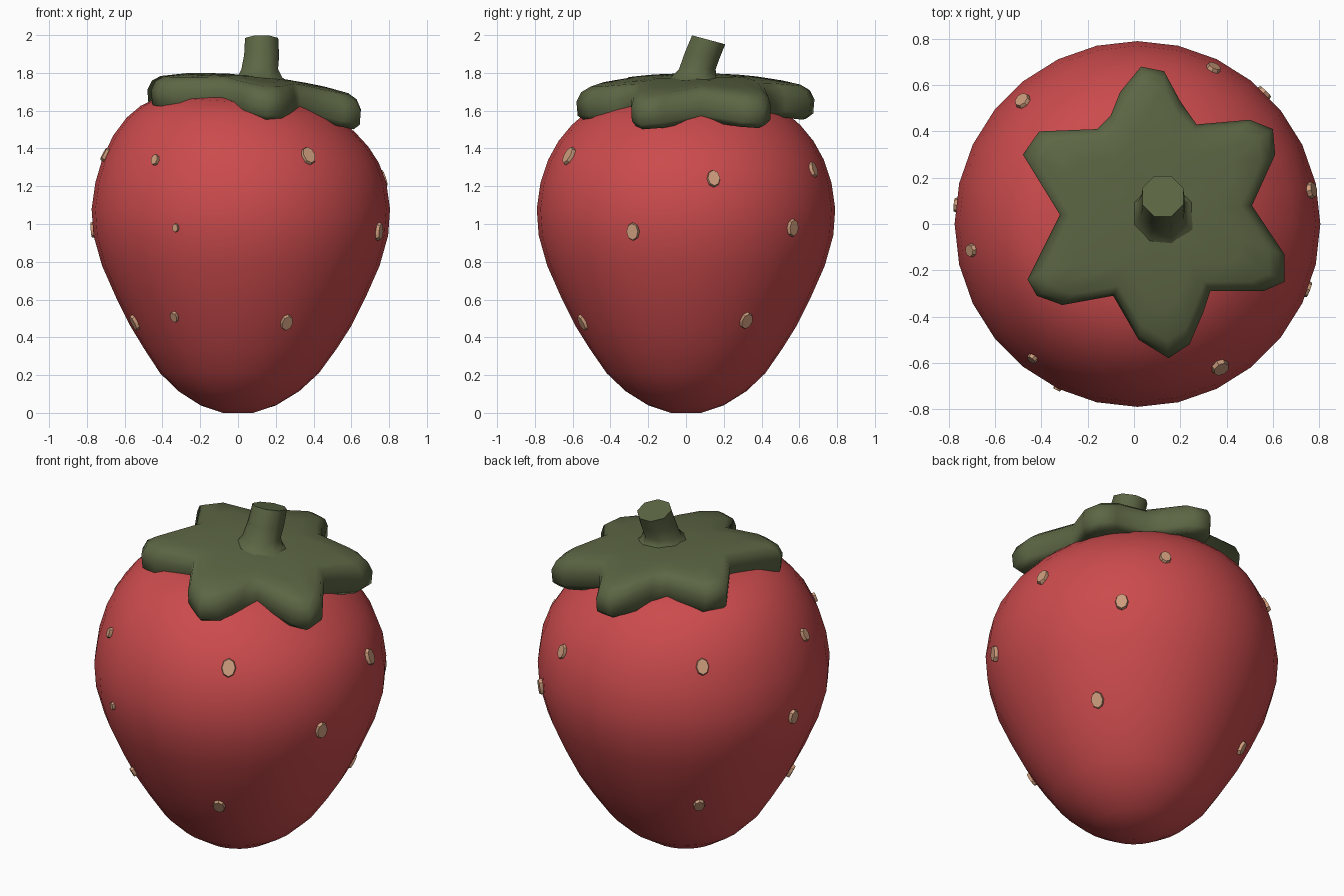
import bpy, bmesh, math
from mathutils import Vector

if "Cube" in bpy.data.objects:
    bpy.data.objects.remove(bpy.data.objects["Cube"])


def material(name, rgb):
    m = bpy.data.materials.new(name)
    m.diffuse_color = (*rgb, 1)
    m.use_nodes = True
    m.node_tree.nodes["Principled BSDF"].inputs["Base Color"].default_value = m.diffuse_color
    return m


RED = material("berry red", (0.60, 0.070, 0.074))
GREEN = material("leaf green", (0.108, 0.133, 0.058))
TAN = material("seed tan", (0.60, 0.33, 0.20))


def finish(bm, name, mat, angle):
    bmesh.ops.recalc_face_normals(bm, faces=bm.faces)
    me = bpy.data.meshes.new(name)
    bm.to_mesh(me)
    bm.free()
    ob = bpy.data.objects.new(name, me)
    bpy.context.collection.objects.link(ob)
    me.materials.append(mat)
    bpy.ops.object.select_all(action='DESELECT')
    ob.select_set(True)
    bpy.context.view_layer.objects.active = ob
    bpy.ops.object.shade_smooth_by_angle(angle=math.radians(angle))
    return ob


def loft(bm, rings):
    """Skin a list of closed point rings and cap both ends."""
    vr = [[bm.verts.new(p) for p in r] for r in rings]
    n = len(vr[0])
    for a, b in zip(vr, vr[1:]):
        for i in range(n):
            j = (i + 1) % n
            bm.faces.new((a[i], a[j], b[j], b[i]))
    for end in (vr[0], vr[-1]):
        c = bm.verts.new(sum((v.co for v in end), Vector()) / n)
        for i in range(n):
            bm.faces.new((end[i], end[(i + 1) % n], c))


# Berry body: turned profile (radius, height), top slopes slightly to the right
PROFILE = [(0.08, 0.0), (0.20, 0.04), (0.32, 0.115), (0.42, 0.21), (0.51, 0.34),
           (0.585, 0.46), (0.66, 0.61), (0.735, 0.78), (0.78, 0.94), (0.79, 1.08),
           (0.77, 1.22), (0.73, 1.34), (0.675, 1.44), (0.605, 1.525), (0.53, 1.59),
           (0.43, 1.645), (0.30, 1.67)]


def slope(x, z):
    return z - 0.07 * x * max(0.0, min(1.0, (z - 1.25) / 0.3))


def body_point(r, a, z):
    x = r * math.cos(a) + 0.015 * min(1.0, z / 0.4)
    return Vector((x, r * math.sin(a), slope(x, z)))


bm = bmesh.new()
loft(bm, [[body_point(r, math.tau * i / 28, z) for i in range(28)] for r, z in PROFILE])
finish(bm, "berry_body", RED, 60)

# Leaf cap: thick six-pointed star that droops toward the tips
STAR = [(0.03, 0.68), (-0.06, 0.57), (-0.10, 0.47), (-0.16, 0.41), (-0.41, 0.40),
        (-0.48, 0.30), (-0.32, 0.04), (-0.46, -0.24), (-0.42, -0.31), (-0.31, -0.35),
        (-0.09, -0.31), (0.02, -0.50), (0.15, -0.58), (0.24, -0.52), (0.30, -0.38),
        (0.33, -0.29), (0.56, -0.29), (0.65, -0.25), (0.65, -0.13), (0.51, 0.08),
        (0.61, 0.30), (0.60, 0.41), (0.50, 0.45), (0.27, 0.43), (0.20, 0.53), (0.13, 0.66)]
CENTER = Vector((0.10, 0.05))


def star_ring(scale, drop):
    ring = []
    for p in STAR:
        q = CENTER + (Vector(p) - CENTER) * scale
        d = (q - CENTER).length
        ring.append(Vector((q.x, q.y, 1.785 - 0.10 * (q.x - 0.1) - 0.17 * d * d - drop)))
    return ring


bm = bmesh.new()
loft(bm, [star_ring(s, d) for s, d in ((0.35, 0.15), (0.7, 0.165), (0.93, 0.175), (0.99, 0.14),
                                       (1.0, 0.065), (0.96, 0.02), (0.88, 0.0), (0.65, 0.0),
                                       (0.35, 0.0))])
finish(bm, "leaf_cap", GREEN, 80)

# Stem: leaning stalk, flared at the base, with a tilted cut end
bm = bmesh.new()
rings = []
for cx, cy, z, r, tilt in ((0.11, 0.03, 1.74, 0.19, 0), (0.115, 0.04, 1.775, 0.13, 0),
                           (0.115, 0.06, 1.82, 0.105, 0),
                           (0.125, 0.085, 1.89, 0.10, -0.15), (0.125, 0.12, 1.975, 0.095, -0.27)):
    rings.append([Vector((cx + r * math.cos(a), cy + r * math.sin(a), z + tilt * r * math.sin(a)))
                  for a in (math.tau * (i + 0.5) / 8 for i in range(8))])
loft(bm, rings)
finish(bm, "stem", GREEN, 60)

# Seeds: small flattened studs (azimuth in degrees, height, size) sunk in the skin
SEEDS = [(-60, 1.37, 1.1), (-128, 1.33, 0.65), (189, 1.35, 0.8), (133, 1.35, 1), (64, 1.29, 0.9),
         (11, 1.24, 1), (-21, 0.96, 1), (46, 0.98, 1), (174, 0.97, 0.9), (-116, 0.98, 0.5),
         (-66, 0.48, 0.95), (-125, 0.51, 0.65), (200, 0.48, 0.9), (133, 0.48, 0.9), (32, 0.49, 1)]


def radius_at(z):
    for (r0, z0), (r1, z1) in zip(PROFILE, PROFILE[1:]):
        if z0 <= z <= z1:
            return r0 + (r1 - r0) * (z - z0) / (z1 - z0), (r1 - r0) / (z1 - z0)


bm = bmesh.new()
for az, z, size in SEEDS:
    a = math.radians(az)
    r, grad = radius_at(z)
    out = Vector((math.cos(a), math.sin(a), -grad)).normalized()
    side = Vector((-math.sin(a), math.cos(a), 0))
    up = out.cross(side)
    base = body_point(r, a, z)
    rings = []
    for depth, s in ((-0.03, 0.9), (0.002, 1.0), (0.014, 0.9)):
        rings.append([base + out * depth + side * (0.036 * size * s * math.cos(t))
                      + up * (0.048 * size * s * math.sin(t))
                      for t in (math.tau * i / 8 for i in range(8))])
    loft(bm, rings)
finish(bm, "seeds", TAN, 40)
